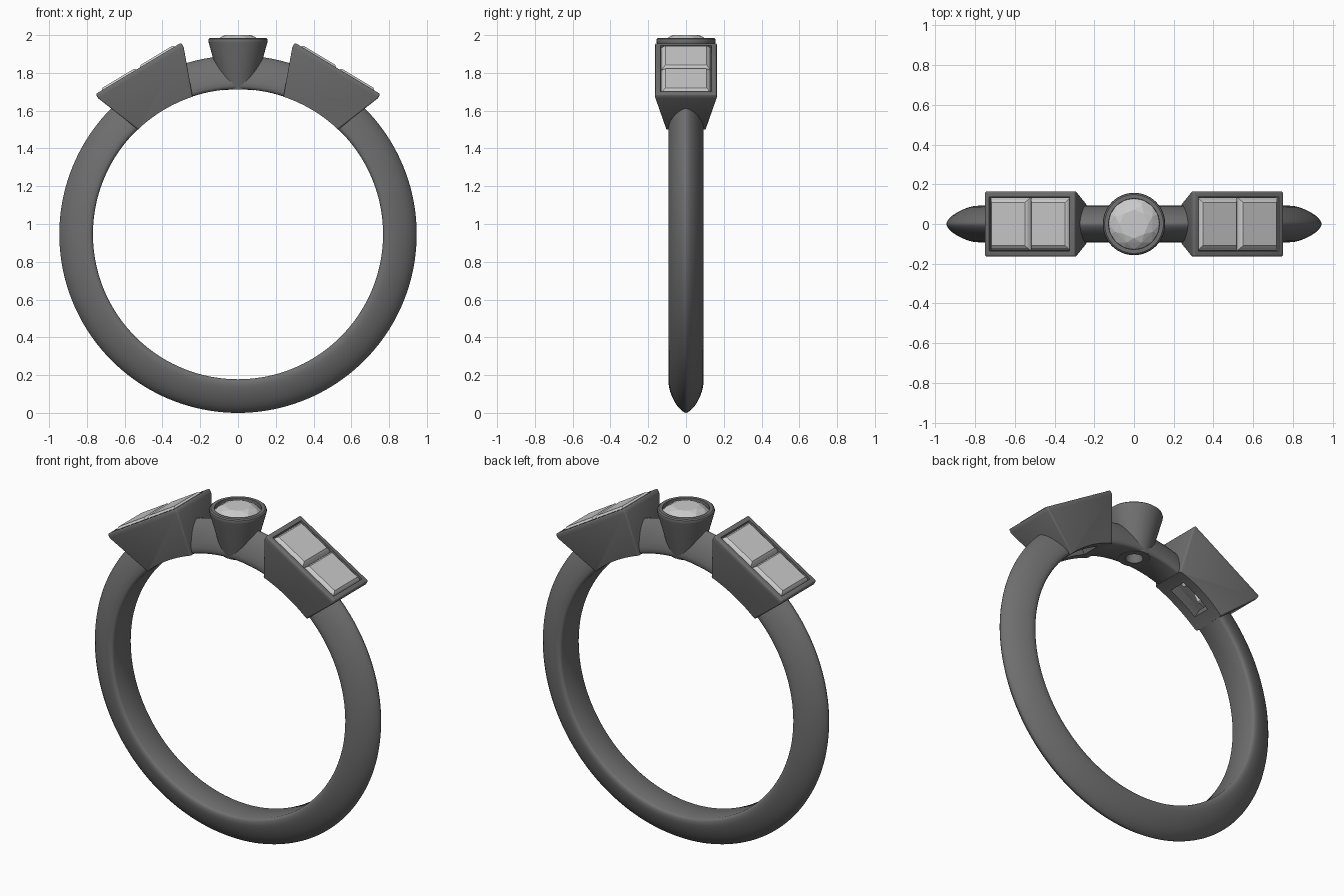
import bpy, bmesh
from math import pi, sin, cos, radians
from mathutils import Matrix

if "Cube" in bpy.data.objects:
    bpy.data.objects.remove(bpy.data.objects["Cube"])

CENTER = Matrix.Translation((0, 0, 0.946))
INNER = 0.768


def material(name, g):
    m = bpy.data.materials.new(name)
    m.diffuse_color = (g, g, g, 1)
    m.use_nodes = True
    m.node_tree.nodes["Principled BSDF"].inputs["Base Color"].default_value = m.diffuse_color
    return m


METAL = material("dark_metal", 0.16)
STONE = material("pale_stone", 0.65)


def finish(name, bm, mat=None, matrix=Matrix()):
    bmesh.ops.recalc_face_normals(bm, faces=bm.faces)
    me = bpy.data.meshes.new(name)
    bm.to_mesh(me)
    bm.free()
    me.transform(matrix)
    ob = bpy.data.objects.new(name, me)
    bpy.context.collection.objects.link(ob)
    if mat:
        me.materials.append(mat)
    return ob


def hull(name, rings, mat=None, matrix=Matrix()):
    """Convex solid through stacked rings of points."""
    bm = bmesh.new()
    for p in (p for ring in rings for p in ring):
        bm.verts.new(p)
    res = bmesh.ops.convex_hull(bm, input=bm.verts)
    bmesh.ops.delete(bm, geom=[v for v in res["geom_interior"] if v.is_valid], context='VERTS')
    bmesh.ops.dissolve_limit(bm, angle_limit=0.005, verts=bm.verts, edges=bm.edges)
    return finish(name, bm, mat, matrix)


def rect(hx, hy, z, x=0):
    return [(x + sx * hx, sy * hy, z) for sx, sy in ((-1, -1), (1, -1), (1, 1), (-1, 1))]


def circle(r, z, n=64, turn=0.0):
    return [(r * cos(2 * pi * (i + turn) / n), r * sin(2 * pi * (i + turn) / n), z) for i in range(n)]


def apply(ob, kind, **props):
    mod = ob.modifiers.new(kind, kind)
    for k, v in props.items():
        setattr(mod, k, v)
    bpy.context.view_layer.objects.active = ob
    bpy.ops.object.modifier_apply(modifier=mod.name)


def cut(ob, cutters):
    for c in cutters:
        apply(ob, 'BOOLEAN', operation='DIFFERENCE', solver='EXACT', object=c)


def smooth(ob, angle=30):
    bpy.ops.object.select_all(action='DESELECT')
    ob.select_set(True)
    bpy.context.view_layer.objects.active = ob
    bpy.ops.object.shade_smooth_by_angle(angle=radians(angle))


# band: pointed-arch section swept around the finger axis
half = [(0.768, 0.078), (0.773, 0.087), (0.785, 0.092), (0.805, 0.091), (0.83, 0.085),
        (0.86, 0.074), (0.89, 0.059), (0.915, 0.042), (0.934, 0.023), (0.943, 0.009)]
profile = half + [(0.946, 0)] + [(r, -y) for r, y in reversed(half)]
bm = bmesh.new()
N = 160
loops = [[bm.verts.new((r * cos(2 * pi * i / N), y, r * sin(2 * pi * i / N))) for r, y in profile]
         for i in range(N)]
for i in range(N):
    a, b = loops[i], loops[(i + 1) % N]
    for j in range(len(profile)):
        k = (j + 1) % len(profile)
        bm.faces.new((a[j], a[k], b[k], b[j]))
band = finish("band", bm, METAL, CENTER)

# finger hole cutter, keeps the settings flush with the band
finger = hull("finger_cutter", [circle(INNER - 0.0015, -0.5, 160), circle(INNER - 0.0015, 0.5, 160)],
              None, CENTER @ Matrix.Rotation(pi / 2, 4, 'X'))
helpers = [finger]

# central round bezel
bezel = hull("round_bezel", [circle(0.078, 1.68), circle(0.15, 1.952), circle(0.155, 1.96),
                             circle(0.157, 1.97), circle(0.155, 1.979), circle(0.148, 1.985)], METAL)
voids = [hull("bezel_seat_cutter", [circle(0.13, 2.1), circle(0.127, 1.945), circle(0.04, 1.78)]),
         hull("bezel_hole_cutter", [circle(0.048, 1.9), circle(0.048, 1.6)])]
helpers += voids
cut(bezel, [finger] + voids)
cut(band, voids)
smooth(bezel)

# round faceted stone
hull("round_stone", [circle(0.072, 2.0, 8), circle(0.102, 1.987, 8, 0.5), circle(0.129, 1.962, 16),
                     circle(0.129, 1.955, 16), circle(0.07, 1.86, 8, 0.5), circle(0.015, 1.75, 8)], STONE)

# two rectangular side settings, each with two stones
for side, s in (("right", 1), ("left", -1)):
    place = CENTER @ Matrix.Rotation(s * radians(31), 4, 'Y')
    seat = hull(side + "_setting", [rect(0.164, 0.102, 0.735), rect(0.264, 0.163, 0.998),
                                    rect(0.264, 0.163, 1.024)], METAL, place)
    apply(seat, 'BEVEL', width=0.008, segments=3, limit_method='ANGLE', angle_limit=radians(40))
    voids = [hull(side + "_seat_cutter", [rect(0.236, 0.135, 1.1), rect(0.236, 0.135, 0.985),
                                          rect(0.10, 0.055, 0.83)], None, place),
             hull(side + "_window_cutter", [rect(0.10, 0.055, 0.9), rect(0.10, 0.055, 0.65)], None, place)]
    helpers += voids
    cut(seat, [finger] + voids)
    cut(band, voids)
    smooth(seat)
    for i, x in enumerate((-0.118, 0.118)):
        hull(f"{side}_stone_{i + 1}", [rect(0.098, 0.108, 1.034, x), rect(0.108, 0.121, 1.024, x),
                                       rect(0.116, 0.133, 1.006, x), rect(0.116, 0.133, 0.995, x),
                                       rect(0.075, 0.075, 0.90, x * 0.9),
                                       rect(0.004, 0.03, 0.83, x * 0.5)], STONE, place)
smooth(band, 40)

for h in helpers:
    bpy.data.objects.remove(h)
